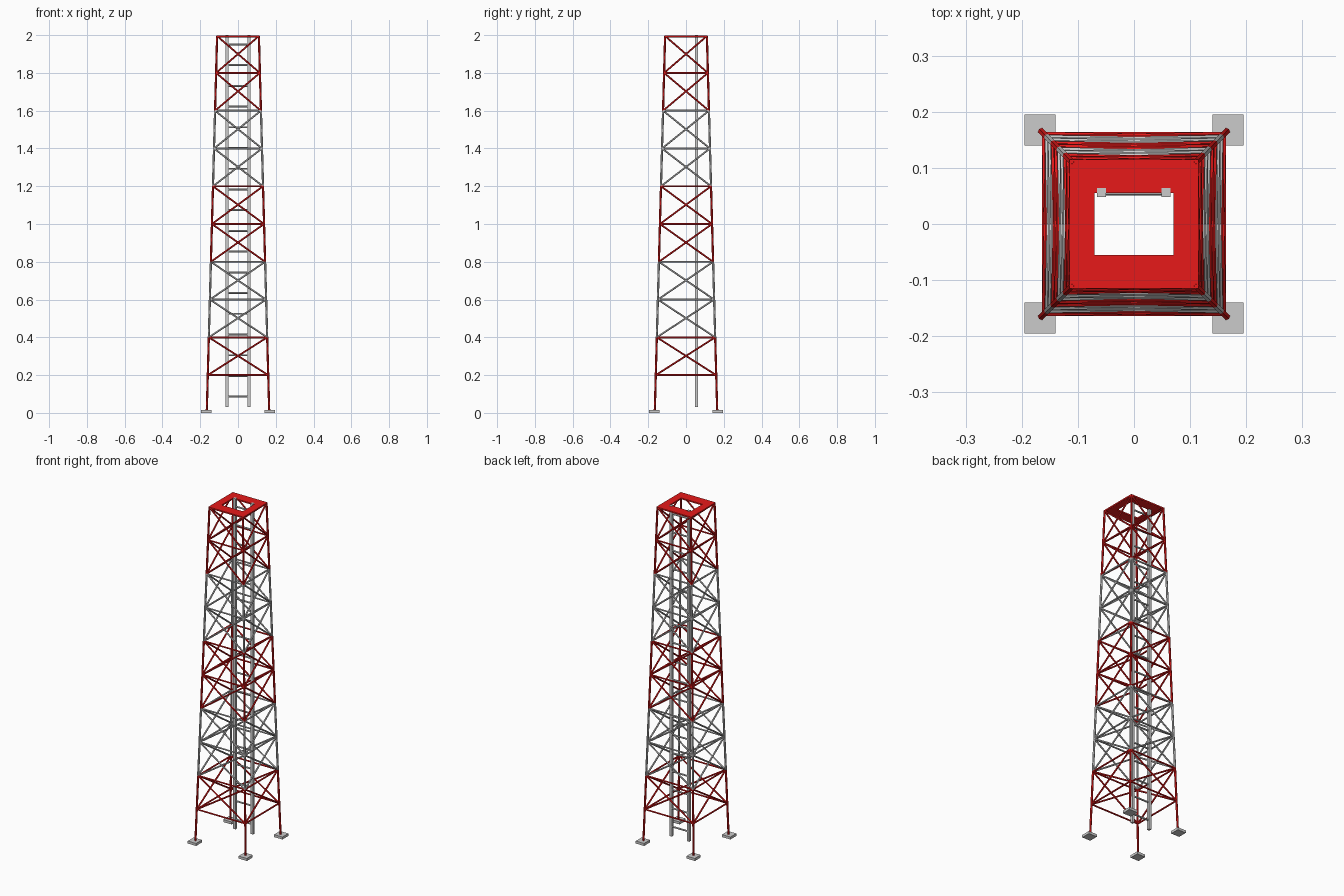
import bpy, bmesh, math
from mathutils import Vector, Matrix

if "Cube" in bpy.data.objects:
    bpy.data.objects.remove(bpy.data.objects["Cube"])

red = bpy.data.materials.new("red_paint")
red.diffuse_color = (0.8, 0.01, 0.01, 1)
red.use_nodes = True
red.node_tree.nodes["Principled BSDF"].inputs["Base Color"].default_value = red.diffuse_color


def half(z):
    """Half width of the tapering tower at height z."""
    return 0.1655 - 0.0275 * z


def corner(i, z):
    sx, sy = [(-1, -1), (1, -1), (1, 1), (-1, 1)][i % 4]
    return Vector((sx * half(z), sy * half(z), z))


def rod(bm, a, b, r, sides=6):
    a, b = Vector(a), Vector(b)
    d = b - a
    m = Matrix.Translation((a + b) / 2) @ d.to_track_quat('Z', 'Y').to_matrix().to_4x4()
    bmesh.ops.create_cone(bm, cap_ends=True, segments=sides, radius1=r, radius2=r,
                          depth=d.length, matrix=m)


def box(bm, lo, hi):
    lo, hi = Vector(lo), Vector(hi)
    m = Matrix.Translation((lo + hi) / 2) @ Matrix.Diagonal((*(hi - lo), 1))
    bmesh.ops.create_cube(bm, size=1, matrix=m)


def finish(bm, name, mat=None):
    me = bpy.data.meshes.new(name)
    bm.to_mesh(me)
    bm.free()
    ob = bpy.data.objects.new(name, me)
    bpy.context.collection.objects.link(ob)
    if mat:
        me.materials.append(mat)
    return ob


# Five painted bands, alternating red and grey
for band in range(5):
    z0, z1 = band * 0.4, band * 0.4 + 0.4
    zm = z0 + 0.2
    mat = None if band % 2 else red
    top = min(z1, 1.995)

    # Corner legs
    bm = bmesh.new()
    for i in range(4):
        rod(bm, corner(i, max(z0, 0.01)), corner(i, top), 0.006)
    finish(bm, f"legs_{band + 1}", mat)

    # Horizontal rings and crossed diagonals
    bm = bmesh.new()
    panels = [(zm, top)] if band == 0 else [(z0, zm), (zm, top)]
    for i in range(4):
        for z in (zm, top if band < 4 else 1.993):
            rod(bm, corner(i, z), corner(i + 1, z), 0.005)
        for a, b in panels:
            rod(bm, corner(i, a), corner(i + 1, b), 0.0048)
            rod(bm, corner(i + 1, a), corner(i, b), 0.0048)
    finish(bm, f"braces_{band + 1}", mat)

# Foot pads
bm = bmesh.new()
for sx in (-1, 1):
    for sy in (-1, 1):
        x, y = sx * 0.1675, sy * 0.1675
        box(bm, (x - 0.0275, y - 0.0275, 0), (x + 0.0275, y + 0.0275, 0.015))
finish(bm, "foot_pads")

# Top platform with a rectangular hatch
bm = bmesh.new()
loops = []
for z in (1.99, 1.998):
    for w, d in ((0.115, 0.115), (0.07, 0.055)):
        loops.append([bm.verts.new((sx * w, sy * d, z))
                      for sx, sy in ((-1, -1), (1, -1), (1, 1), (-1, 1))])
ob, ib, ot, it = loops
for p, q in ((ob, ot), (ot, it), (it, ib), (ib, ob)):
    for i in range(4):
        j = (i + 1) % 4
        bm.faces.new((p[i], p[j], q[j], q[i]))
bmesh.ops.recalc_face_normals(bm, faces=bm.faces)
finish(bm, "top_platform", red)

# Ladder rails and rungs
bm = bmesh.new()
for x in (-0.058, 0.057):
    box(bm, (x - 0.008, 0.048, 0.03), (x + 0.008, 0.064, 2.0))
finish(bm, "ladder_rails")
bm = bmesh.new()
for k in range(18):
    z = 0.086 + k * 0.1097
    rod(bm, (-0.058, 0.056, z), (0.057, 0.056, z), 0.005, 8)
finish(bm, "ladder_rungs")
